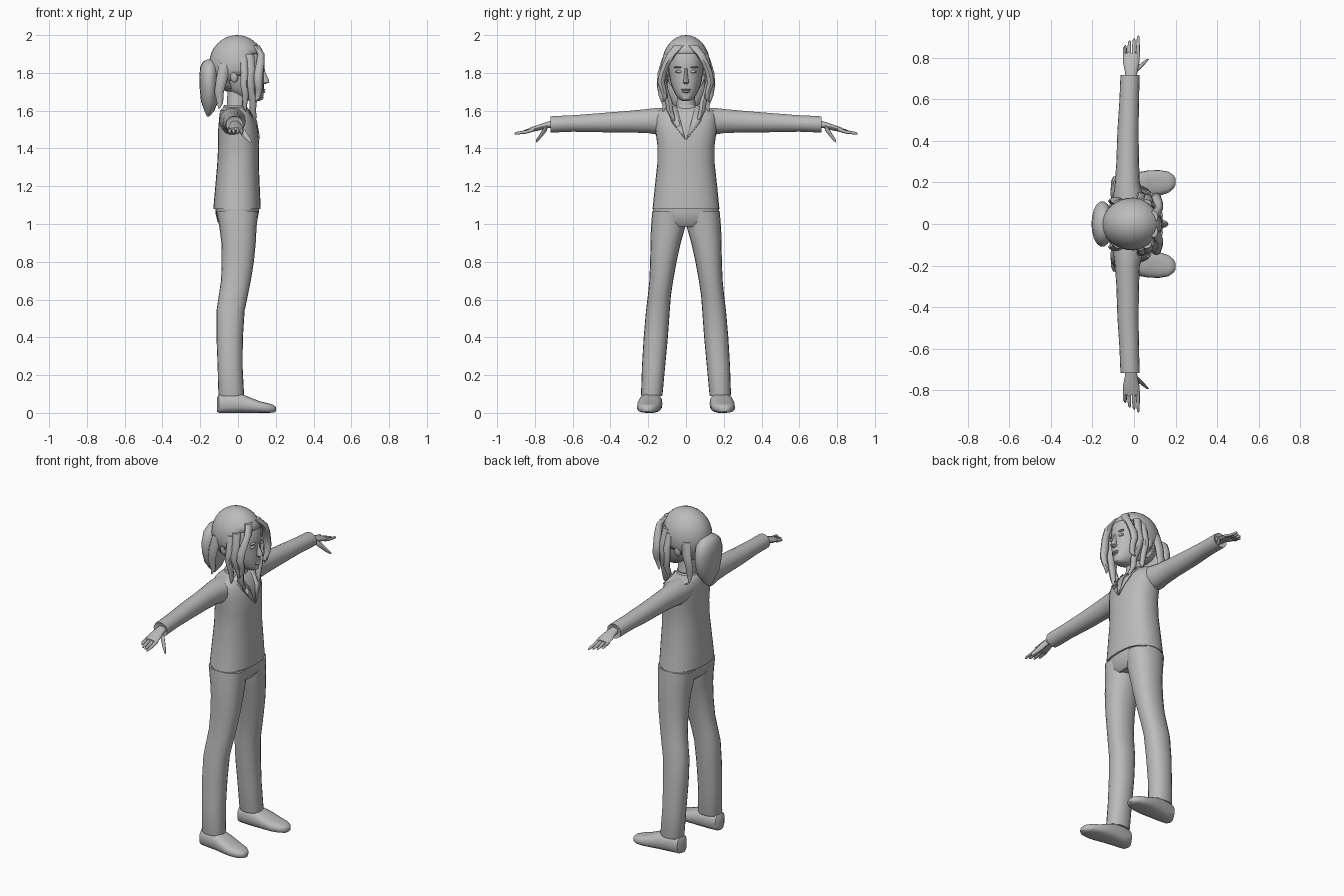
import bpy, bmesh, math
from mathutils import Vector

grey = bpy.data.materials.new("plain_grey")
grey.diffuse_color = (0.5, 0.5, 0.5, 1)


def finish(name, bm, mirror):
    bmesh.ops.recalc_face_normals(bm, faces=bm.faces)
    me = bpy.data.meshes.new(name)
    bm.to_mesh(me)
    bm.free()
    me.materials.append(grey)
    ob = bpy.data.objects.new(name, me)
    bpy.context.collection.objects.link(ob)
    if mirror:
        m = ob.modifiers.new("mirror", 'MIRROR')
        m.use_axis = (False, True, False)
    return ob


def loft(name, axis, rings, n=20, mirror=False, power=1.0):
    """Rings are (position on axis, min a, max a, min b, max b); a, b are the other axes in xyz order."""
    bm = bmesh.new()
    loops = []
    for p, a0, a1, b0, b1 in rings:
        loop = []
        for i in range(n):
            t = 2 * math.pi * i / n
            c, s = math.cos(t), math.sin(t)
            c = math.copysign(abs(c) ** power, c)
            s = math.copysign(abs(s) ** power, s)
            co = [(a0 + a1) / 2 + (a1 - a0) / 2 * c, (b0 + b1) / 2 + (b1 - b0) / 2 * s]
            co.insert("xyz".index(axis), p)
            loop.append(bm.verts.new(co))
        loops.append(loop)
    for l0, l1 in zip(loops, loops[1:]):
        for i in range(n):
            j = (i + 1) % n
            bm.faces.new((l0[i], l0[j], l1[j], l1[i]))
    bm.faces.new(loops[0])
    bm.faces.new(loops[-1])
    return finish(name, bm, mirror)


def ball(name, loc, size, mirror=False, keep=None, seg=24):
    bm = bmesh.new()
    bmesh.ops.create_uvsphere(bm, u_segments=seg, v_segments=seg // 2, radius=1)
    for v in bm.verts:
        v.co = Vector(loc) + Vector([a * b for a, b in zip(v.co, size)])
    if keep:
        bad = [f for f in bm.faces if not keep(f.calc_center_median())]
        bmesh.ops.delete(bm, geom=bad, context='FACES')
    return finish(name, bm, mirror)


def strand(name, path, n=8):
    """Hanging lock: path of (x, y, z, half depth, half width)."""
    return loft(name, 'z', [(z, x - d, x + d, y - w, y + w) for x, y, z, d, w in path], n, True)


# Clothing: sweater, sleeves, trousers
loft("sweater", 'z', [
    (1.08, -.13, .12, -.178, .178), (1.09, -.13, .12, -.176, .176), (1.2, -.12, .115, -.165, .165),
    (1.32, -.11, .11, -.152, .152), (1.42, -.105, .112, -.152, .152), (1.5, -.105, .105, -.163, .163),
    (1.56, -.1, .088, -.165, .165), (1.6, -.095, .062, -.155, .155), (1.62, -.075, .04, -.08, .08)],
    28, power=.85)
loft("sleeve", 'y', [
    (.08, -.1, .05, 1.48, 1.615), (.15, -.098, .04, 1.472, 1.616), (.2, -.092, .028, 1.48, 1.61),
    (.3, -.085, .024, 1.484, 1.6), (.45, -.08, .022, 1.485, 1.588), (.6, -.07, .024, 1.488, 1.576),
    (.7, -.066, .027, 1.484, 1.572), (.718, -.064, .027, 1.484, 1.57), (.712, -.05, .015, 1.495, 1.56)],
    18, True)
loft("hips", 'z', [
    (1.12, -.12, .11, -.17, .17), (1.06, -.12, .11, -.177, .177),
    (1.01, -.108, .1, -.165, .165), (.985, -.08, .08, -.11, .11)], 24, power=.85)
loft("trouser_leg", 'z', [
    (1.07, -.115, .108, .002, .178), (.98, -.098, .098, .005, .186), (.9, -.088, .094, .028, .188),
    (.8, -.086, .084, .05, .19), (.7, -.09, .068, .068, .194), (.62, -.102, .052, .08, .202),
    (.54, -.114, .035, .086, .212), (.4, -.114, .026, .096, .224), (.25, -.108, .024, .11, .233),
    (.1, -.104, .032, .124, .238), (.09, -.1, .03, .126, .236)], 20, True, .9)

# Shoes with flat soles
shoe = loft("shoe", 'x', [
    (-.112, .155, .205, .005, .08), (-.1, .137, .228, .0, .1), (-.05, .128, .24, .0, .105),
    (.02, .125, .25, .0, .1), (.07, .128, .258, .0, .08), (.12, .135, .26, .0, .06),
    (.165, .15, .252, .0, .05), (.19, .17, .235, .002, .042), (.2, .188, .22, .008, .032)],
    18, True, .75)

# Hands with four fingers and a thumb
loft("palm", 'y', [
    (.7, -.04, .012, 1.508, 1.55), (.74, -.045, .018, 1.506, 1.54), (.78, -.053, .026, 1.494, 1.526),
    (.815, -.053, .027, 1.488, 1.514), (.825, -.046, .022, 1.492, 1.51)], 14, True)
for i, (x, tip) in enumerate([(-.044, .862), (-.023, .885), (-.001, .895), (.019, .908)]):
    drop = (tip - .82) * .12
    loft(f"finger_{i + 1}", 'y', [
        (.805, x - .01, x + .01, 1.49, 1.512), (.85, x - .009, x + .009, 1.488 - drop, 1.506 - drop),
        (tip - .008, x - .005, x + .008, 1.484 - drop, 1.498 - drop),
        (tip, x, x + .004, 1.486 - drop, 1.492 - drop)], 8, True)
loft("thumb", 'y', [
    (.735, -.005, .018, 1.495, 1.53), (.757, .012, .04, 1.468, 1.506),
    (.778, .038, .06, 1.444, 1.47), (.794, .06, .072, 1.43, 1.446)], 8, True)

# Neck and collar
loft("neck", 'z', [(1.54, -.075, .06, -.07, .07), (1.61, -.06, .045, -.05, .05),
                   (1.72, -.055, .045, -.047, .047)], 16)
loft("collar_band", 'z', [(1.58, -.09, .06, -.09, .09), (1.63, -.075, .045, -.065, .065),
                          (1.625, -.065, .035, -.057, .057)], 20)
bm = bmesh.new()
bm.faces.new([bm.verts.new(p) for p in [
    (.04, .05, 1.63), (.035, .105, 1.615), (.102, .075, 1.54), (.117, .004, 1.45), (.1, .03, 1.55)]])
lapel = finish("collar_lapel", bm, True)
lapel.modifiers.new("thickness", 'SOLIDIFY').thickness = .008

# Head and face
loft("head", 'z', [
    (1.652, .065, .115, -.02, .02), (1.66, .03, .13, -.036, .036), (1.685, -.03, .136, -.055, .055),
    (1.72, -.07, .137, -.073, .073), (1.76, -.1, .138, -.084, .084), (1.8, -.12, .137, -.09, .09),
    (1.84, -.125, .14, -.094, .094), (1.89, -.125, .136, -.092, .092), (1.94, -.1, .11, -.075, .075),
    (1.97, -.05, .06, -.04, .04)], 24, power=.9)
loft("nose", 'z', [
    (1.742, .125, .146, -.01, .01), (1.75, .12, .166, -.017, .017), (1.765, .12, .163, -.013, .013),
    (1.8, .12, .146, -.008, .008), (1.825, .12, .141, -.009, .009)], 10)
for name, z, h, w in [("upper_lip", 1.711, .005, .026), ("lower_lip", 1.7, .006, .022)]:
    ball(name, (.133, 0, z), (.012, w, h), seg=12)
ball("eyelid", (.125, .037, 1.807), (.012, .02, .008), True, seg=12)
ball("eyebrow", (.129, .04, 1.83), (.01, .025, .005), True, seg=12)
ball("chin", (.115, 0, 1.668), (.02, .022, .014), seg=12)
ball("ear", (-.02, .108, 1.785), (.022, .014, .038), True, seg=12)

# Hair: cap open at the face, gathered tail, hanging locks
cap = ball("hair_cap", (-.005, 0, 1.845), (.148, .127, .155),
           keep=lambda c: c.z > 1.9 or (c.x < .075 and c.z > 1.78) or (c.x < -.04 and c.z > 1.7), seg=32)
cap.modifiers.new("thickness", 'SOLIDIFY').thickness = .012
loft("gathered_hair", 'z', [
    (1.57, -.165, -.15, -.012, .012), (1.6, -.178, -.125, -.045, .045), (1.65, -.196, -.105, -.085, .085),
    (1.72, -.203, -.1, -.108, .108), (1.78, -.205, -.1, -.11, .11), (1.83, -.2, -.1, -.095, .095),
    (1.86, -.185, -.11, -.06, .06), (1.872, -.16, -.125, -.025, .025)], 18)
strand("fringe_lock", [
    (.095, .035, 1.945, .02, .03), (.122, .075, 1.9, .018, .025), (.118, .103, 1.85, .022, .019),
    (.108, .122, 1.8, .025, .02), (.108, .132, 1.75, .022, .019), (.112, .12, 1.71, .018, .016),
    (.105, .11, 1.67, .014, .014), (.095, .122, 1.645, .003, .003)])
strand("front_lock", [
    (.06, .098, 1.9, .025, .02), (.068, .118, 1.82, .024, .018), (.062, .125, 1.76, .025, .02),
    (.07, .11, 1.7, .022, .019), (.08, .092, 1.65, .02, .019), (.078, .085, 1.6, .017, .017),
    (.09, .07, 1.565, .01, .011), (.085, .062, 1.54, .002, .003)])
strand("side_lock", [
    (.03, .11, 1.88, .022, .016), (.035, .132, 1.8, .02, .018), (.03, .138, 1.74, .019, .017),
    (.04, .128, 1.68, .017, .017), (.035, .11, 1.63, .013, .015), (.04, .122, 1.595, .003, .003)])
strand("back_lock", [
    (-.07, .1, 1.85, .03, .018), (-.085, .115, 1.77, .03, .016), (-.1, .11, 1.7, .025, .015),
    (-.095, .1, 1.64, .016, .012), (-.1, .11, 1.61, .003, .003)])

# Smooth shading with crisp hems
bpy.ops.object.select_all(action='SELECT')
bpy.context.view_layer.objects.active = shoe
bpy.ops.object.shade_smooth_by_angle(angle=math.radians(45))
